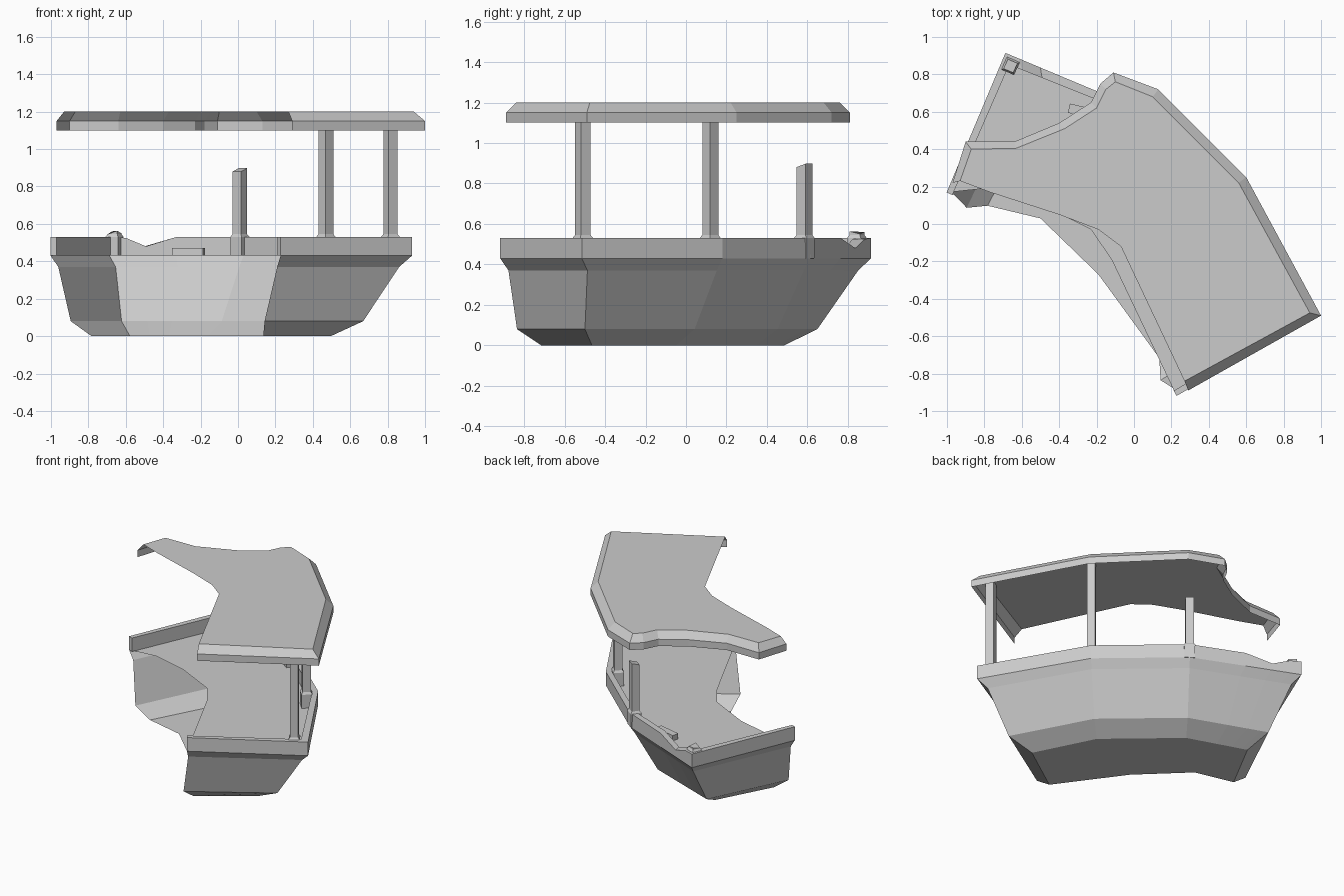
import bpy, bmesh, math
from mathutils import Vector

if "Cube" in bpy.data.objects:
    bpy.data.objects.remove(bpy.data.objects["Cube"])

CX, CY = -2.0, -2.2          # centre of the arc the car is bent around


def polar(a, r):
    a = math.radians(a)
    return (CX + r * math.cos(a), CY + r * math.sin(a))


def lerp(p, q, t):
    return (p[0] + (q[0] - p[0]) * t, p[1] + (q[1] - p[1]) * t)


def finish(name, bm):
    bmesh.ops.recalc_face_normals(bm, faces=bm.faces)
    me = bpy.data.meshes.new(name)
    bm.to_mesh(me)
    bm.free()
    ob = bpy.data.objects.new(name, me)
    bpy.context.collection.objects.link(ob)
    return ob


def skin(bm, rings, closed=False):
    """Bridge successive rings of 3D points with quads; return vertex rings."""
    vr = [[bm.verts.new(p) for p in ring] for ring in rings]
    n = len(vr[0])
    for a, b in zip(vr, vr[1:]):
        for i in range(n if closed else n - 1):
            j = (i + 1) % n
            bm.faces.new((a[i], a[j], b[j], b[i]))
    return vr


def wall_path(aL, aR, ri, ro, rm):
    """Open path: left end, outer curve (extra points at the notch), right end."""
    b, c = polar(aL, ro), polar(54.2, rm)
    return [polar(aL, ri), b, lerp(b, c, .1), lerp(b, c, .26), lerp(b, c, .5),
            c, polar(43.3, rm), polar(aR, ro), polar(aR, ri)]


def lift(path, z):
    zs = z if isinstance(z, list) else [z] * len(path)
    return [(x, y, h) for (x, y), h in zip(path, zs)]


# Hull: rim with thickness and a chipped notch, tapering to the keel, open inside
rim_z = [.53, .53, .525, .48, .53, .53, .53, .53, .53]
inner = wall_path(66.4, 30.6, 2.57, 3.33, 3.43)
outer = wall_path(67.15, 29.9, 2.57, 3.38, 3.47)
rings = [lift(inner, .43), lift(inner, rim_z), lift(outer, rim_z), lift(outer, .43),
         lift(wall_path(66.2, 30.9, 2.575, 3.335, 3.43), .37),
         lift(wall_path(64.2, 32.5, 2.54, 3.165, 3.27), .08),
         lift(wall_path(62.1, 34.8, 2.6, 3.04, 3.14), 0)]
bm = bmesh.new()
vr = skin(bm, rings)
for k in (0, -1):
    bm.faces.new([vr[i][k] for i in range(4)])
keel_edge = [bm.verts.new((x, y, 0)) for x, y in ((-.19, -.27), (-.5, .03))]
bm.faces.new(vr[-1] + keel_edge)
finish("hull", bm)

# Floor with a ragged inner edge
bm = bmesh.new()
ragged = [(.18, -.82), (-.12, -.19), (-.23, -.03), (-.53, .12), (-.8, .19)]
bm.faces.new([bm.verts.new((x, y, .43)) for x, y in outer + ragged])
finish("floor", bm)

# Roof shell: vertical skirt, bevel, flat top, open on the inner side
low = [(-.97, .22), (-.9, .44), (-.64, .44), (-.4, .54), (-.23, .65),
       (-.18, .75), (-.11, .81), (.13, .72), (.6, .25), (1, -.49), (.29, -.89)]
top = [(-.93, .23), (-.87, .4), (-.63, .405), (-.37, .51), (-.2, .62),
       (-.15, .72), (-.1, .76), (.1, .68), (.56, .22), (.94, -.475), (.27, -.84)]
bm = bmesh.new()
vr = skin(bm, [lift(low, 1.1), lift(low, 1.15), lift(top, 1.2)])
edge = [(-.07, -.12), (-.19, -.03), (-.4, .05), (-.77, .17)]
bm.faces.new(vr[-1] + [bm.verts.new((x, y, 1.2)) for x, y in edge])
finish("roof", bm)


# Posts: square socket, collar and shaft; tilt slants a broken top
def post(name, x, y, height, tilt=(0, 0, 0, 0)):
    turn = math.atan2(y - CY, x - CX)
    rings = []
    for z, w in ((.43, .035), (.53, .037), (.545, .028), (height, .028)):
        ring = []
        for i in range(4):
            a = turn + math.pi / 4 + i * math.pi / 2
            h = z + (tilt[i] if z == height else 0)
            ring.append((x + w * 1.414 * math.cos(a), y + w * 1.414 * math.sin(a), h))
        rings.append(ring)
    bm = bmesh.new()
    vr = skin(bm, rings, closed=True)
    bm.faces.new(vr[0])
    bm.faces.new(vr[-1])
    finish(name, bm)


post("post_right", .815, -.51, 1.2)
post("post_middle", .47, .12, 1.2)
post("post_broken", .01, .585, .89, (.008, -.01, -.01, .008))
post("post_stump", -.66, .845, .555, (.005, -.01, .008, -.005))

# Fallen piece of post lying on the floor
bm = bmesh.new()
bmesh.ops.create_cube(bm, size=1)
ob = finish("fallen_post", bm)
ob.scale = (.17, .05, .04)
ob.location = (-.265, .6, .45)
ob.rotation_euler = (0, 0, math.radians(-13))
